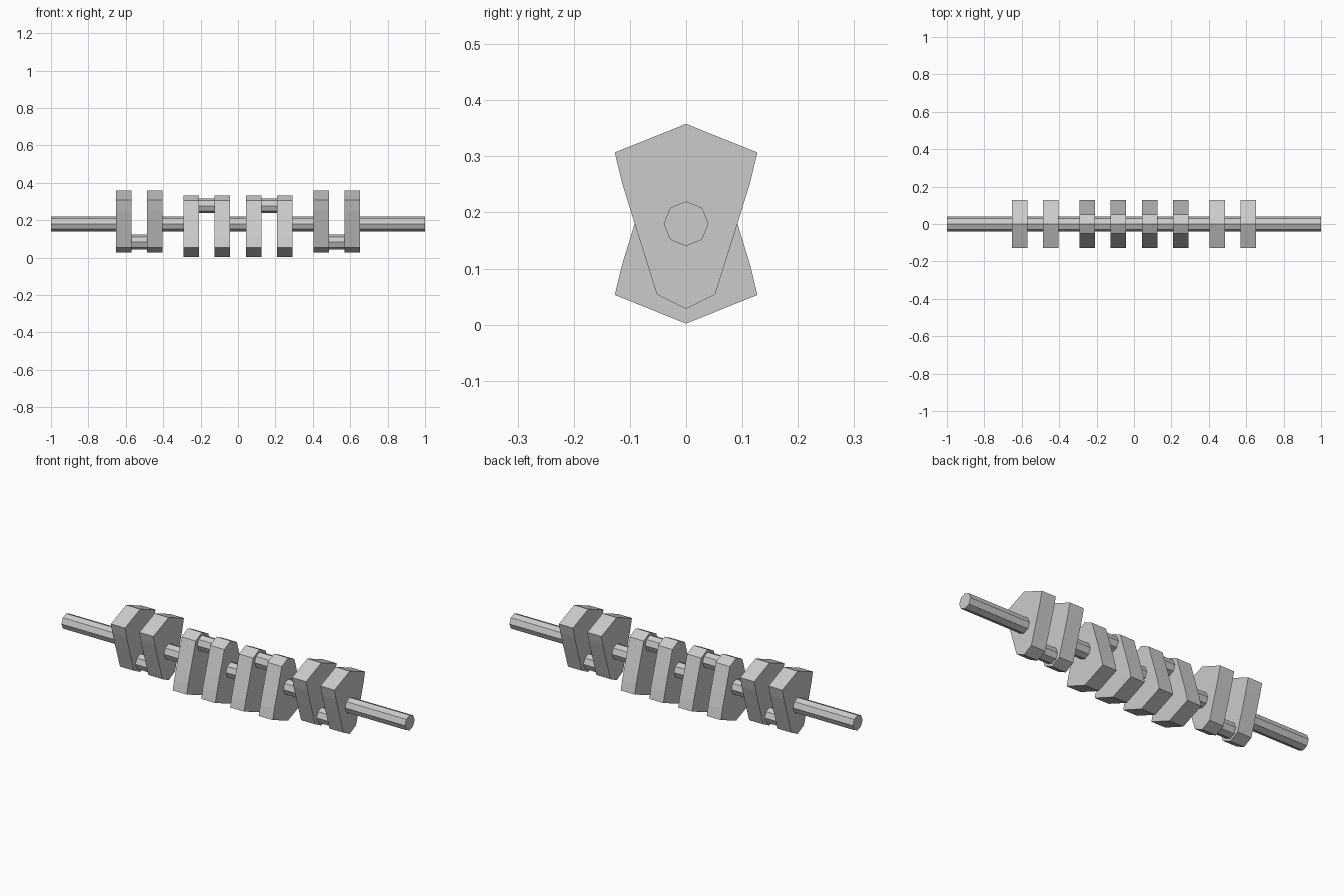
import bpy
import math

if "Cube" in bpy.data.objects:
    bpy.data.objects.remove(bpy.data.objects["Cube"])

AXIS_Z = 0.18      # main journal axis
THROW = 0.097      # crank pin offset
RADIUS = 0.04
WEB_T = 0.082


def prism(name, profile, x0, x1):
    """Extrude a closed (y, z) profile along x."""
    n = len(profile)
    verts = [(x, y, z) for x in (x0, x1) for y, z in profile]
    faces = [tuple(reversed(range(n))), tuple(range(n, 2 * n))]
    faces += [(i, (i + 1) % n, (i + 1) % n + n, i + n) for i in range(n)]
    mesh = bpy.data.meshes.new(name)
    mesh.from_pydata(verts, [], faces)
    obj = bpy.data.objects.new(name, mesh)
    bpy.context.collection.objects.link(obj)
    return obj


def rod(name, z, x0, x1):
    """Eight-sided bar along x."""
    ring = [(RADIUS * math.cos(i * math.pi / 4), z + RADIUS * math.sin(i * math.pi / 4))
            for i in range(8)]
    return prism(name, ring, x0, x1)


def web_profile(up):
    """Counterweighted web, heavy end up (1) or down (-1)."""
    half = [(0.052, -0.126), (0.0915, 0.0), (0.114, 0.073), (0.127, 0.127)]
    pts = [(0, -0.152)] + half + [(0, 0.178)] + [(-y, z) for y, z in reversed(half)]
    pts = [(y, AXIS_Z + up * z) for y, z in pts]
    return pts if up > 0 else pts[::-1]


# Crank throws: (inner web centre, outer web centre, heavy end direction)
h = WEB_T / 2
for side, s in (("left", -1), ("right", 1)):
    for label, a, b, up in (("inner", 0.084, 0.2505, -1), ("outer", 0.4445, 0.61, 1)):
        for k, c in enumerate((a, b)):
            prism(f"{side}_{label}_web_{k + 1}", web_profile(up), s * c - h, s * c + h)
        x0, x1 = sorted((s * (a + h), s * (b - h)))
        rod(f"{side}_{label}_crank_pin", AXIS_Z - up * THROW, x0, x1)
    # Main journals on this side
    for label, a, b in (("intermediate_journal", 0.2505 + h, 0.4445 - h),
                        ("end_shaft", 0.61 + h, 1.0)):
        x0, x1 = sorted((s * a, s * b))
        rod(f"{side}_{label}", AXIS_Z, x0, x1)

# Centre journal
rod("centre_journal", AXIS_Z, -0.084 + h, 0.084 - h)
